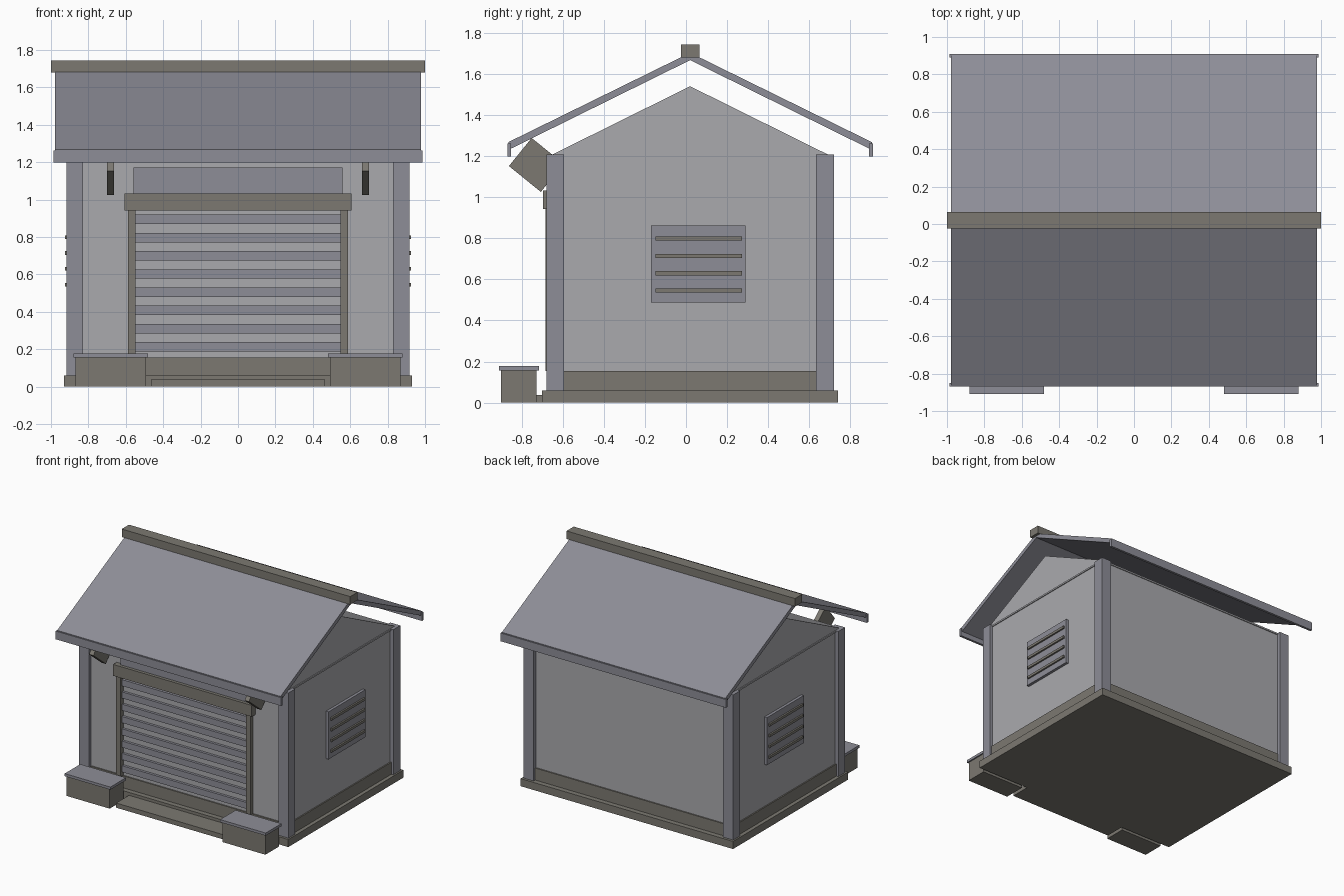
import bpy
from math import radians

if "Cube" in bpy.data.objects:
    bpy.data.objects.remove(bpy.data.objects["Cube"])

YC = 0.02  # depth centre line of the building


def material(name, rgb):
    m = bpy.data.materials.new(name)
    m.diffuse_color = (*rgb, 1)
    m.use_nodes = True
    m.node_tree.nodes["Principled BSDF"].inputs["Base Color"].default_value = m.diffuse_color
    return m


WALL = material("pale_grey", (0.40, 0.40, 0.42))
TRIM = material("blue_grey", (0.27, 0.27, 0.31))
STONE = material("warm_grey", (0.20, 0.19, 0.165))


def mesh(name, verts, faces, mat):
    me = bpy.data.meshes.new(name)
    me.from_pydata(verts, [], faces)
    me.materials.append(mat)
    ob = bpy.data.objects.new(name, me)
    bpy.context.collection.objects.link(ob)
    return ob


def prism(name, profile, x0, x1, mat):
    """Extrude a (y, z) profile along x."""
    n = len(profile)
    verts = [(x, y, z) for x in (x0, x1) for y, z in profile]
    faces = [tuple(range(n))[::-1], tuple(range(n, 2 * n))]
    faces += [(i, (i + 1) % n, n + (i + 1) % n, n + i) for i in range(n)]
    return mesh(name, verts, faces, mat)


def box(name, x, y, z, mat):
    return prism(name, [(y[0], z[0]), (y[1], z[0]), (y[1], z[1]), (y[0], z[1])], x[0], x[1], mat)


def pair(name, x, y, z, mat):
    """Box on the right plus its mirror on the left."""
    box(name + "_right", x, y, z, mat)
    box(name + "_left", (-x[1], -x[0]), y, z, mat)


# Foundation, plinth and walls
box("foundation", (-0.93, 0.93), (-0.70, 0.74), (0, 0.06), STONE)
box("plinth", (-0.90, 0.90), (-0.66, 0.70), (0.06, 0.155), STONE)
box("walls", (-0.89, 0.89), (-0.65, 0.69), (0.155, 1.195), WALL)
box("wall_cap", (-0.897, 0.897), (-0.657, 0.697), (1.195, 1.208), WALL)
prism("gable", [(-0.65, 1.208), (0.69, 1.208), (YC, 1.54)], -0.89, 0.89, WALL)

# Corner posts
pair("front_post", (0.83, 0.917), (-0.68, -0.595), (0.06, 1.208), TRIM)
pair("back_post", (0.83, 0.917), (0.632, 0.72), (0.06, 1.208), TRIM)

# Roof, eave boards and ridge cap
R = 0.885
prism("roof", [(YC, 1.703), (YC - R, 1.268), (YC - R, 1.230), (YC, 1.667),
               (YC + R, 1.230), (YC + R, 1.268)], -0.978, 0.978, TRIM)
box("front_eave_board", (-0.987, 0.987), (-0.87, -0.851), (1.197, 1.262), TRIM)
box("back_eave_board", (-0.987, 0.987), (0.891, 0.91), (1.197, 1.262), TRIM)
box("ridge_cap", (-1, 1), (-0.025, 0.065), (1.68, 1.743), STONE)

# Shutter door with frame and panel above
for i in range(8):
    z = 0.213 + 0.0973 * i
    box(f"shutter_slat_{i + 1}", (-0.55, 0.55), (-0.67, -0.645), (z - 0.025, z + 0.025), TRIM)
pair("door_jamb", (0.548, 0.588), (-0.685, -0.645), (0.155, 0.945), STONE)
box("door_lintel", (-0.607, 0.607), (-0.695, -0.645), (0.943, 1.033), STONE)
box("door_header_panel", (-0.56, 0.56), (-0.67, -0.645), (1.033, 1.172), TRIM)

# Front step and flanking blocks
box("front_step", (-0.465, 0.465), (-0.86, -0.69), (0, 0.037), STONE)
pair("side_block", (0.493, 0.87), (-0.90, -0.727), (0, 0.157), STONE)
pair("side_block_cap", (0.48, 0.88), (-0.91, -0.715), (0.157, 0.178), TRIM)

# Tilted eave brackets
for side, sx in (("right", 1), ("left", -1)):
    b = box(f"eave_bracket_{side}", (-0.019, 0.019), (-0.10, 0.10), (-0.088, 0.088), STONE)
    b.location = (sx * 0.681, -0.729, 1.157)
    b.rotation_euler = (radians(-39), 0, 0)

# Side vents
pair("vent_panel", (0.88, 0.912), (-0.17, 0.29), (0.487, 0.863), TRIM)
for i in range(4):
    z = 0.545 + 0.0847 * i
    pair(f"vent_slat_{i + 1}", (0.90, 0.925), (-0.148, 0.272), (z - 0.01, z + 0.01), STONE)
